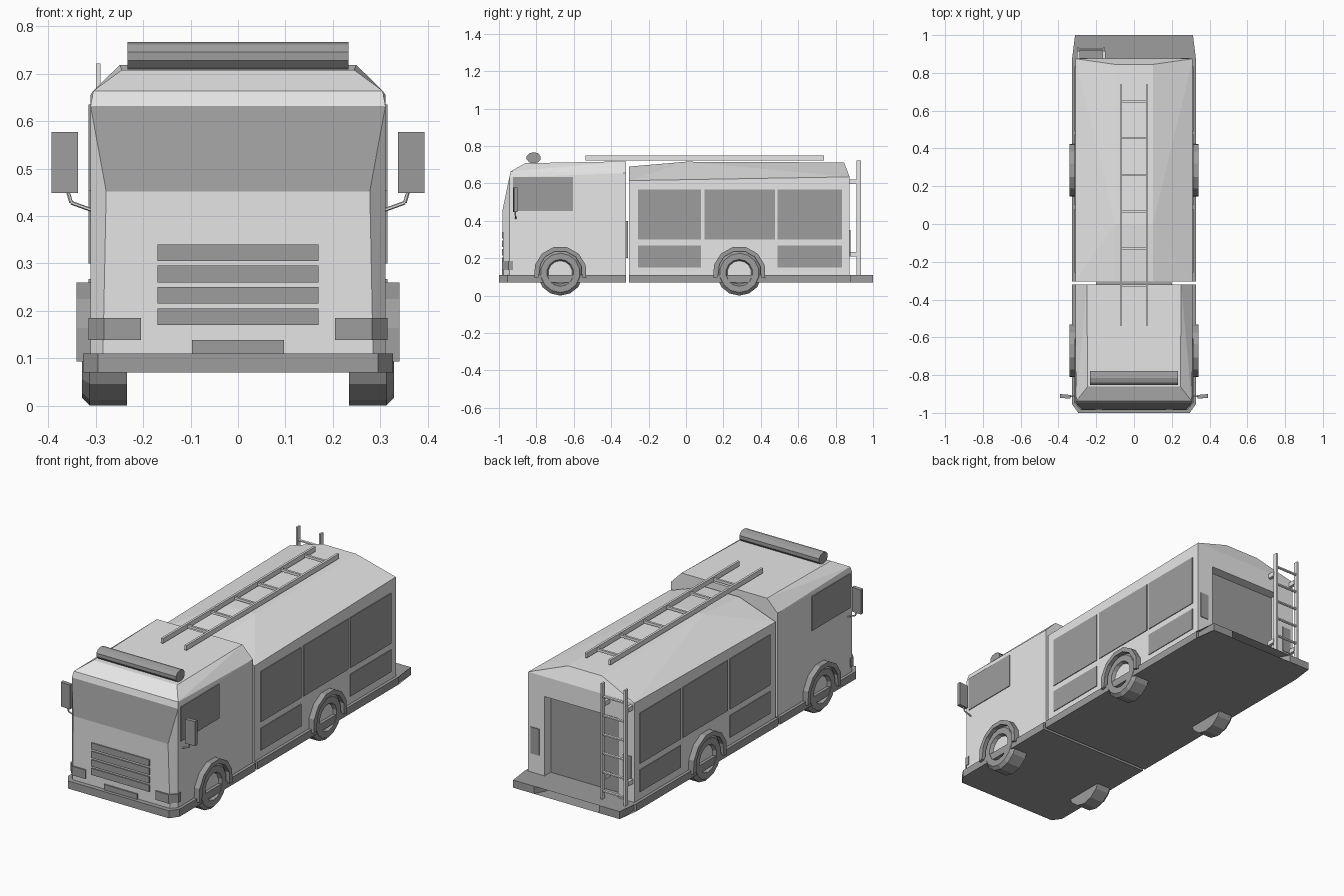
import bpy, bmesh
from math import sin, cos, pi, radians
from mathutils import Vector

old = bpy.data.objects.get("Cube")
if old:
    bpy.data.objects.remove(old, do_unlink=True)


def material(name, v):
    m = bpy.data.materials.new(name)
    m.use_nodes = True
    m.diffuse_color = (v, v, v, 1)
    m.node_tree.nodes["Principled BSDF"].inputs["Base Color"].default_value = (v, v, v, 1)
    return m


LIGHT = material("light_grey", 0.8)
DARK = material("mid_grey", 0.34)


def finish(name, bm, *mats):
    bmesh.ops.recalc_face_normals(bm, faces=bm.faces)
    me = bpy.data.meshes.new(name)
    bm.to_mesh(me)
    bm.free()
    for m in mats:
        me.materials.append(m)
    ob = bpy.data.objects.new(name, me)
    bpy.context.collection.objects.link(ob)
    return ob


def box(name, mat, x, y, z):
    bm = bmesh.new()
    bmesh.ops.create_cube(bm, size=1)
    for v in bm.verts:
        v.co = [(a + b) / 2 + c * (b - a) for (a, b), c in zip((x, y, z), v.co)]
    return finish(name, bm, mat)


def hull_mesh(half_points):
    """Convex solid from points given for one side and mirrored."""
    bm = bmesh.new()
    for x, y, z in half_points:
        for s in (-1, 1):
            bm.verts.new((s * x, y, z))
    bmesh.ops.convex_hull(bm, input=bm.verts)
    bmesh.ops.dissolve_limit(bm, angle_limit=radians(0.5), verts=bm.verts, edges=bm.edges)
    bm.normal_update()
    return bm


def prism(name, mat, outline, place, lo, hi):
    """Outline extruded from lo to hi; place maps (a, b, depth) to a point."""
    bm = bmesh.new()
    rings = [[bm.verts.new(place(a, b, d)) for a, b in outline] for d in (lo, hi)]
    n = len(outline)
    for r in rings:
        bm.faces.new(r)
    for i in range(n):
        j = (i + 1) % n
        bm.faces.new((rings[0][i], rings[0][j], rings[1][j], rings[1][i]))
    bmesh.ops.triangulate(bm, faces=[f for f in bm.faces if len(f.verts) > 4])
    return finish(name, bm, mat)


def rod(name, mat, a, b, radius, sides=6):
    a, b = Vector(a), Vector(b)
    bm = bmesh.new()
    bmesh.ops.create_cone(bm, cap_ends=True, segments=sides, radius1=radius,
                          radius2=radius, depth=(b - a).length)
    bm.transform((b - a).to_track_quat('Z', 'Y').to_matrix().to_4x4())
    bmesh.ops.translate(bm, verts=bm.verts, vec=(a + b) / 2)
    return finish(name, bm, mat)


def flat(a, b, d):
    return (a, b, d)


# Cab with windscreen
W = 0.311
cab = hull_mesh([(0.285, -0.975, 0.1), (W, -0.945, 0.1), (W, -0.32, 0.1),
                 (0.278, -0.982, 0.452), (W, -0.945, 0.632), (0.305, -0.937, 0.664),
                 (0.245, -0.86, 0.708), (0.25, -0.32, 0.718), (W, -0.32, 0.655)])
for f in cab.faces:
    z = f.calc_center_median().z
    if 0.45 < z < 0.63 and f.normal.y < -0.9:
        f.material_index = 1
finish("cab", cab, LIGHT, DARK)

# Rear body with recessed door opening
body = finish("rear_body", hull_mesh([
    (W, -0.305, 0.1), (W, 0.875, 0.1), (W, -0.305, 0.615), (W, 0.875, 0.635),
    (0.1, -0.305, 0.69), (0.1, 0, 0.716), (0.1, 0.845, 0.712)]), LIGHT)
cutter = box("door_cutter", LIGHT, (-0.215, 0.215), (0.82, 1), (0.05, 0.53))
cut = body.modifiers.new("door_opening", 'BOOLEAN')
cut.operation = 'DIFFERENCE'
cut.object = cutter
cut.solver = 'EXACT'
bpy.context.view_layer.objects.active = body
bpy.ops.object.modifier_apply(modifier=cut.name)
bpy.data.objects.remove(cutter, do_unlink=True)
box("rear_door", DARK, (-0.214, 0.214), (0.815, 0.824), (0.1, 0.529))
box("cab_back_panel", DARK, (-0.2, 0.2), (-0.321, -0.31), (0.2, 0.4))

# Chassis slabs: front bumper and rear step
S = 0.327
front = [(0.295, -1), (S, -0.955), (S, -0.32)]
rear = [(S, -0.305), (S, 0.88), (0.312, 0.88), (0.312, 1), (0.19, 1), (0.15, 0.92)]
for name, half in (("front_chassis", front), ("rear_chassis", rear)):
    outline = half + [(-x, y) for x, y in reversed(half)]
    prism(name, DARK, outline, flat, 0.07, 0.11)

# Grille bars and number plate
for i in range(4):
    z = 0.17 + i * 0.045
    box("grille_bar", DARK, (-0.17, 0.17), (-0.985, -0.976), (z, z + 0.035))
box("front_plate", DARK, (-0.097, 0.097), (-0.983, -0.974), (0.105, 0.138))


# Wheels and arches
def wheel(s, y):
    bm = bmesh.new()
    profile = [(0.234, 0), (0.234, 0.122), (0.313, 0.122), (0.329, 0.105), (0.329, 0.072),
               (0.3, 0.06), (0.295, 0.022), (0.31, 0)]
    vs = [bm.verts.new((s * x, y, 0.122 + r)) for x, r in profile]
    es = [bm.edges.new(p) for p in zip(vs, vs[1:])]
    bmesh.ops.spin(bm, geom=vs + es, cent=(0, y, 0.122), axis=(1, 0, 0),
                   angle=2 * pi, steps=14)
    bmesh.ops.remove_doubles(bm, verts=bm.verts, dist=0.0005)
    finish("wheel", bm, DARK)


def arc(r, y):
    angles = [radians(-12 + 204 * i / 7) for i in range(8)]
    return [(y + r * cos(a), 0.122 + r * sin(a)) for a in angles]


for s in (-1, 1):
    for y in (-0.672, 0.285):
        wheel(s, y)
        prism("wheel_arch", DARK, arc(0.142, y) + arc(0.118, y)[::-1],
              lambda a, b, d: (d, a, b), s * 0.29, s * 0.341)

    # Side windows and lockers
    side = sorted((s * 0.308, s * 0.315))
    box("cab_side_window", DARK, side, (-0.925, -0.605), (0.453, 0.635))
    for a, b in ((-0.257, 0.08), (0.1, 0.475), (0.49, 0.833)):
        box("upper_locker", DARK, side, (a, b), (0.3, 0.567))
        if a != 0.1:
            box("lower_locker", DARK, side, (a, b), (0.15, 0.267))

    # Headlights wrapping the corner
    lamp = [(0.205, -0.984), (0.283, -0.984), (0.315, -0.949), (0.315, -0.925),
            (0.3, -0.925), (0.205, -0.96)]
    prism("headlight", DARK, [(s * x, y) for x, y in lamp], flat, 0.138, 0.185)

    # Tail lights
    box("tail_light", DARK, sorted((s * 0.245, s * 0.295)), (0.872, 0.879), (0.21, 0.35))

    # Mirrors on bent arms
    prism("mirror", DARK, [(s * 0.337, -0.905), (s * 0.337, -0.925), (s * 0.393, -0.92),
                           (s * 0.393, -0.9)], flat, 0.448, 0.577)
    path = [(s * 0.305, -0.91, 0.411), (s * 0.352, -0.912, 0.428), (s * 0.36, -0.914, 0.455)]
    for a, b in zip(path, path[1:]):
        rod("mirror_arm", LIGHT, a, b, 0.004)

# Light bar on the cab roof
bar = rod("light_bar", DARK, (-0.233, 0, 0), (0.233, 0, 0), 1, 10)
bar.scale = (1, 0.039, 0.03)
bar.location = (0, -0.815, 0.737)

# Roof ladder
for s in (-1, 1):
    box("roof_ladder_rail", LIGHT, (s * 0.069 - 0.006, s * 0.069 + 0.006),
        (-0.537, 0.738), (0.722, 0.748))
for i in range(6):
    y = -0.325 + i * 0.195
    box("roof_ladder_rung", LIGHT, (-0.067, 0.067), (y - 0.006, y + 0.006), (0.727, 0.74))

# Rear ladder with brackets
for x in (-0.295, -0.16):
    box("rear_ladder_rail", LIGHT, (x - 0.005, x + 0.005), (0.912, 0.936), (0.1, 0.722))
    for z in (0.22, 0.61):
        box("rear_ladder_bracket", LIGHT, (x - 0.008, x + 0.008), (0.87, 0.915),
            (z - 0.012, z + 0.012))
for i in range(6):
    rod("rear_ladder_rung", LIGHT, (-0.295, 0.924, 0.15 + i * 0.1),
        (-0.16, 0.924, 0.15 + i * 0.1), 0.007)
